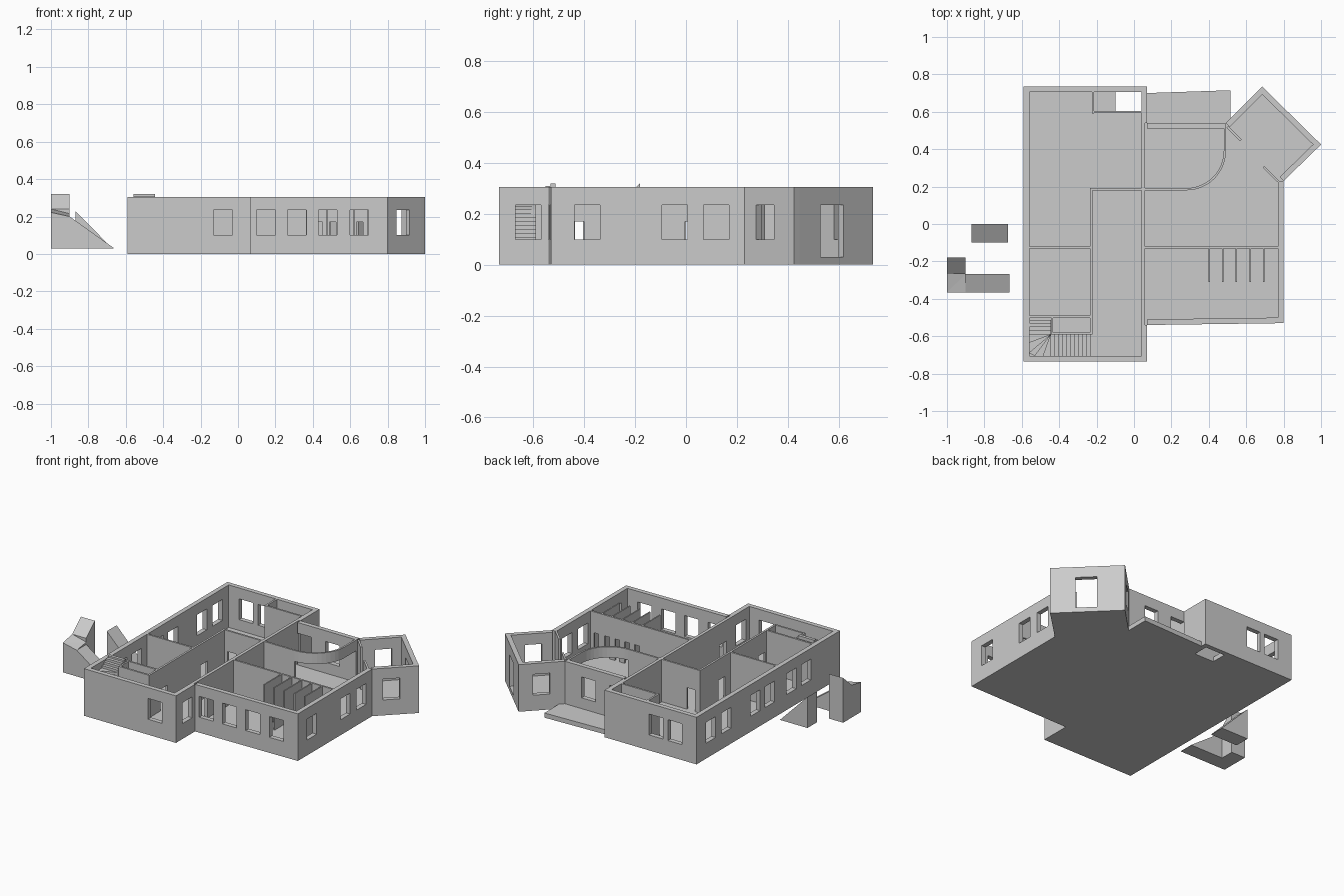
import bpy, bmesh, math
from mathutils import Vector

old = bpy.data.objects.get("Cube")
if old:
    bpy.data.objects.remove(old)

TOP, FLOOR, SILL, HEAD, DOOR = 0.305, 0.03, 0.1, 0.235, 0.17

grey = bpy.data.materials.new("plain_grey")
grey.use_nodes = True
grey.diffuse_color = (0.6, 0.6, 0.6, 1)
grey.node_tree.nodes["Principled BSDF"].inputs["Base Color"].default_value = (0.6, 0.6, 0.6, 1)


def finish(name, bm):
    bmesh.ops.recalc_face_normals(bm, faces=bm.faces)
    mesh = bpy.data.meshes.new(name)
    bm.to_mesh(mesh)
    bm.free()
    mesh.materials.append(grey)
    ob = bpy.data.objects.new(name, mesh)
    bpy.context.collection.objects.link(ob)
    return ob


def add_prism(bm, pts, z0, z1):
    """Upright prism; z1 is one height or a height per corner."""
    tops = z1 if isinstance(z1, (list, tuple)) else [z1] * len(pts)
    lo = [bm.verts.new((p[0], p[1], z0)) for p in pts]
    hi = [bm.verts.new((p[0], p[1], z)) for p, z in zip(pts, tops)]
    bm.faces.new(lo[::-1])
    bm.faces.new(hi)
    for i in range(len(pts)):
        j = (i + 1) % len(pts)
        bm.faces.new((lo[i], lo[j], hi[j], hi[i]))


def rect(x0, x1, y0, y1):
    return [(x0, y0), (x1, y0), (x1, y1), (x0, y1)]


def prism(name, pts, z0, z1):
    bm = bmesh.new()
    add_prism(bm, pts, z0, z1)
    return finish(name, bm)


def wall(name, start, end, thick, openings=(), width=0.1, z0=SILL, z1=HEAD, base=0.0):
    """Straight wall, thickness to its left, openings by centre distance."""
    a, b = Vector(start), Vector(end)
    d = (b - a).normalized()
    n = Vector((-d.y, d.x)) * thick
    bm = bmesh.new()

    def piece(s, e, lo, hi):
        if e - s > 1e-4 and hi - lo > 1e-4:
            p, q = a + d * s, a + d * e
            add_prism(bm, [p, q, q + n, p + n], lo, hi)

    pos = 0.0
    for c in openings:
        s, e = c - width / 2, c + width / 2
        piece(pos, s, base, TOP)
        piece(s, e, base, z0)
        piece(s, e, z1, TOP)
        pos = e
    piece(pos, (b - a).length, base, TOP)
    return finish(name, bm)


# Floor slab with an open shaft
outline = [(-.59, -.735), (.07, -.735), (.07, -.54), (.8, -.53), (.8, .23), (1, .425),
           (.685, .735), (.49, .54), (.07, .54), (.07, .735), (-.59, .735)]
floor = prism("floor", outline, 0, FLOOR)
cutter = prism("shaft_cutter", rect(-.1, .04, .605, .705), -.1, .1)
cutter.hide_render = True
cutter.hide_viewport = True
cut = floor.modifiers.new("shaft", 'BOOLEAN')
cut.operation = 'DIFFERENCE'
cut.solver = 'EXACT'
cut.object = cutter
prism("terrace", [(.07, .54), (.49, .54), (.515, .565), (.515, .715), (.07, .7)], 0, FLOOR)

# Outer walls with windows, anticlockwise from the front
windows = [[.51], [.115], [.08, .245, .41, .578], [.142, .485, .648], [.115], [.212],
           [.136], [.17, .37], [], [.37, .505], [.145, .305, .6, .75, .972, 1.122]]
sides = ["front", "front_step", "wing_front", "wing_left", "bay_front", "bay_door",
         "bay_back", "wing_back", "back_step", "back", "right"]
for i, (side, holes) in enumerate(zip(sides, windows)):
    is_door = side == "bay_door"
    wall(side + "_wall", outline[i], outline[(i + 1) % len(outline)], .03, holes,
         .127 if is_door else .1, FLOOR if is_door else SILL)

# Inner walls
wall("spine_wall", (.06, -.54), (.06, .54), .02, [.105, .572], .07, FLOOR, DOOR)
wall("corridor_wall", (-.222, -.59), (-.222, .19), .013, [.15, .56], .07, FLOOR, DOOR)
wall("hall_end_wall", (-.235, .18), (.05, .18), .012, [.065], .06, FLOOR, DOOR)
wall("right_room_wall", (-.56, -.132), (-.222, -.132), .012)
wall("stair_room_wall", (-.56, -.502), (-.222, -.502), .012)
wall("stair_side_wall", (-.44, -.592), (-.222, -.592), .012)
wall("stair_inner_wall", (-.432, -.592), (-.432, -.502), .01)
wall("shaft_side_wall", (-.213, .59), (-.213, .71), .012)
wall("shaft_front_wall", (-.225, .593), (.045, .593), .012)
wall("curved_room_wall", (.05, .18), (.28, .18), .012)
wall("cubicle_wall", (.05, -.132), (.775, -.132), .012,
     [.385, .457, .527, .6, .677], .035, FLOOR, DOOR)
wall("bay_stub_back", (.495, .515), (.567, .443), .012)
wall("bay_stub_front", (.775, .232), (.697, .31), .012)

# Cubicle partitions
for i in range(5):
    x = .403 + i * .0725
    prism("cubicle_partition_%d" % (i + 1), rect(x - .004, x + .004, -.31, -.13), FLOOR, TOP)

# Curved overhead beam, ending in a straight run
arc = [(math.cos(t), math.sin(t)) for t in (math.radians(-90 + 7.5 * k) for k in range(13))]
outer = [(.28 + .212 * c, .392 + .212 * s) for c, s in arc] + [(.492, .515)]
inner = [(.28 + .2 * c, .392 + .2 * s) for c, s in arc] + [(.48, .515)]
prism("curved_beam", outer + inner[::-1], HEAD, TOP)

# Winding stairs: straight run, fan around the corner, second run
bm = bmesh.new()
rise, z = .0155, FLOOR
for i in range(10):
    z += rise
    x = -.23 - i * .0215
    add_prism(bm, rect(x - .0215, x, -.705, -.592), FLOOR, z)
pivot = (-.445, -.592)
rim = [(-.445, -.705), (-.485, -.705), (-.53, -.705), (-.56, -.69), (-.56, -.635), (-.56, -.592)]
for p, q in zip(rim, rim[1:]):
    z += rise
    add_prism(bm, [pivot, q, p], FLOOR, z)
for i in range(4):
    z += rise
    y = -.592 + i * .02
    add_prism(bm, rect(-.56, -.445, y, y + .02), FLOOR, min(z, .32))
finish("winding_stairs", bm)

# Loose ramps standing beside the building
prism("straight_ramp", rect(-.87, -.675, -.1, 0), FLOOR, [.23, FLOOR + .002, FLOOR + .002, .23])
bm = bmesh.new()
add_prism(bm, rect(-.9, -.665, -.365, -.268), FLOOR, [.2, FLOOR + .002, FLOOR + .002, .2])
add_prism(bm, [(-.9, -.268), (-.9, -.365), (-1, -.365)], FLOOR, [.215, .2, .222])
add_prism(bm, [(-.9, -.268), (-1, -.365), (-1, -.268)], FLOOR, [.215, .222, .24])
add_prism(bm, rect(-1, -.9, -.268, -.18), FLOOR, [.24, .24, .32, .32])
finish("winding_ramp", bm)
